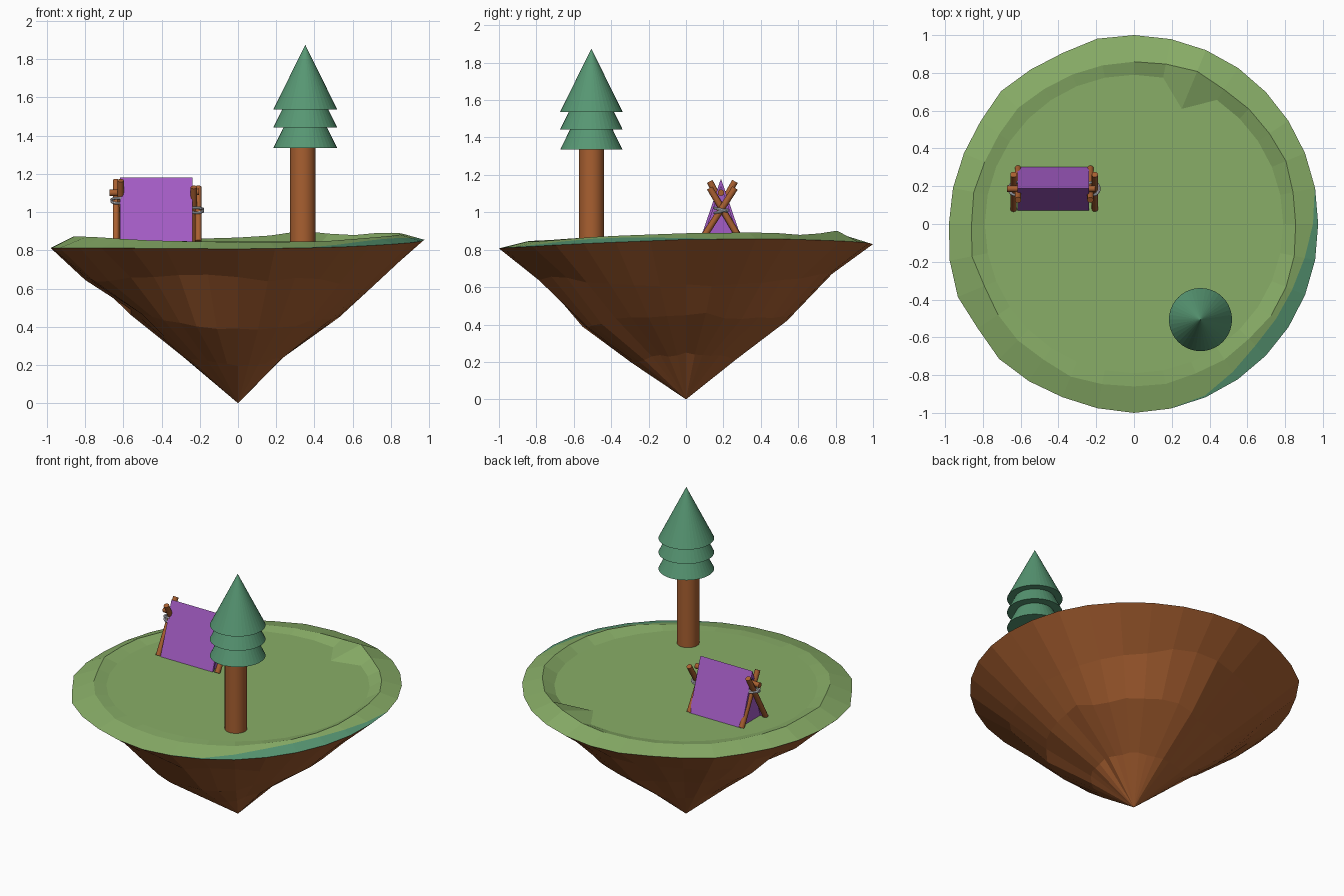
import bpy, bmesh, math, random
from mathutils import Vector

if "Cube" in bpy.data.objects:
    bpy.data.objects.remove(bpy.data.objects["Cube"])

random.seed(4)
N = 32  # sides of the island


def material(name, srgb):
    m = bpy.data.materials.new(name)
    m.diffuse_color = [c / 12.92 if c < 0.04045 else ((c + 0.055) / 1.055) ** 2.4 for c in srgb] + [1]
    m.use_nodes = True
    m.node_tree.nodes["Principled BSDF"].inputs["Base Color"].default_value = m.diffuse_color
    return m


GRASS = material("grass_green", (0.535, 0.68, 0.405))
PINE = material("pine_green", (0.34, 0.59, 0.45))
BROWN = material("earth_brown", (0.66, 0.375, 0.19))
PURPLE = material("tent_purple", (0.64, 0.36, 0.77))
ROPE = material("rope_grey", (0.84, 0.85, 0.88))


def lookup(table, a):
    """Interpolate a closed (degrees, value) table."""
    t = table + [(360, table[0][1])]
    for (a0, v0), (a1, v1) in zip(t, t[1:]):
        if a0 <= a <= a1:
            return v0 + (v1 - v0) * (a - a0) / (a1 - a0)


def polar(a, r, z):
    a = math.radians(a)
    return (r * math.cos(a), r * math.sin(a), z)


def mesh_object(name, bm, mats):
    bmesh.ops.recalc_face_normals(bm, faces=bm.faces[:])
    me = bpy.data.meshes.new(name)
    bm.to_mesh(me)
    bm.free()
    for m in mats:
        me.materials.append(m)
    ob = bpy.data.objects.new(name, me)
    bpy.context.collection.objects.link(ob)
    return ob


def finish(ob, name, mat, smooth=True):
    ob.name = name
    ob.data.materials.append(mat)
    if smooth:
        bpy.ops.object.shade_smooth_by_angle(angle=math.radians(40))
    return ob


def bridge(bm, a, b, rule=None):
    for i in range(N):
        j = (i + 1) % N
        f = bm.faces.new((a[i], a[j], b[j], b[i]))
        if rule:
            f.material_index = rule(i)


def rod(name, p, q, r, mat, sides=12):
    p, q = Vector(p), Vector(q)
    bpy.ops.mesh.primitive_cylinder_add(vertices=sides, radius=r, depth=(q - p).length,
                                        location=(p + q) / 2)
    ob = bpy.context.object
    ob.rotation_euler = (q - p).to_track_quat('Z', 'Y').to_euler()
    return finish(ob, name, mat)


# Island outline: rim radius, rim height and height of the raised grass edge
RIM_R = [(0, .975), (22, .98), (40, .985), (60, .995), (90, 1.0), (105, 1.0), (115, .975),
         (137, .997), (147, .976), (160, .975), (180, .98), (203, 1.01), (215, .993),
         (225, 1.01), (250, .99), (270, 1.0), (300, .99), (340, .98)]
RIM_Z = [(0, .855), (30, .858), (60, .845), (90, .83), (135, .825), (180, .812),
         (225, .812), (270, .807), (300, .815), (330, .835)]
RIDGE_Z = [(0, .888), (30, .893), (50, .875), (66, .905), (82, .87), (110, .858), (150, .862),
           (180, .873), (210, .87), (240, .85), (270, .842), (300, .846), (330, .872)]
ANG = [360 * i / N for i in range(N)]
TEAL = (290, 368)  # sector with the darker grass edge
rim = [polar(a, lookup(RIM_R, a), lookup(RIM_Z, a)) for a in ANG]

# Rock underside: irregular rings (radius and height at +x, +y, -x, -y) down to a point
RINGS = [((.70, .78, .80, .80), (.615, .67, .645, .66)),
         ((.53, .54, .56, .54), (.45, .42, .49, .39)),
         ((.23, .27, .29, .29), (.25, .215, .245, .195))]
bm = bmesh.new()
prev = [bm.verts.new(p) for p in rim]
for k, (rs, zs) in enumerate(RINGS):
    rt = [(90 * q, r) for q, r in enumerate(rs)]
    zt = [(90 * q, z) for q, z in enumerate(zs)]
    j = (.02, .022, .008)[k]
    jit = [(random.uniform(-j, j), random.uniform(-j, j)) for _ in range(N // 2)]
    ring = []
    for i, a in enumerate(ANG):
        dr, dz = jit[i // 2] if a % 90 else (0, 0)
        dent = (.96, .9, 1)[k] if 97 < a < 128 else 1  # recess at the back
        ring.append(bm.verts.new(polar(a, (lookup(rt, a) + dr) * dent, lookup(zt, a) + dz)))
    bridge(bm, prev, ring)
    prev = ring
tip = bm.verts.new((0, 0, 0))
for i in range(N):
    bm.faces.new((prev[i], prev[(i + 1) % N], tip))
mesh_object("island_rock", bm, [BROWN])

# Grass top: outer slope with a darker crescent, low ridge, flat middle
bm = bmesh.new()
outer = [bm.verts.new(p) for p in rim]
mid, ridge, inner = [], [], []
for i, a in enumerate(ANG):
    r, z = lookup(RIM_R, a), lookup(RIM_Z, a)
    rr, rz = .865 + random.uniform(-.01, .01), lookup(RIDGE_Z, a)
    b = a + 360 if a < 90 else a
    t = (b - TEAL[0]) / (TEAL[1] - TEAL[0])
    w = .72 * math.sin(math.pi * t) if 0 < t < 1 else .02
    mid.append(bm.verts.new(polar(a, r + (rr - r) * w, z + (rz - z) * w)))
    ridge.append(bm.verts.new(polar(a, rr, rz)))
    ir = .66 if 60 < a < 75 else .79  # bump at the back reaches further in
    inner.append(bm.verts.new(polar(a, ir, .846)))
bridge(bm, outer, mid, lambda i: int(TEAL[0] - 10 < ANG[i] or ANG[i] < 5))
bridge(bm, mid, ridge)
bridge(bm, ridge, inner)
bm.faces.new(inner)
mesh_object("island_grass", bm, [GRASS, PINE])

# Tree: trunk and three stacked cones
TX, TY = .352, -.506
rod("tree_trunk", (TX - .013, TY, .83), (TX - .013, TY, 1.40), .067, BROWN, 32)
for n, z in enumerate((1.335, 1.443, 1.537)):
    bpy.ops.mesh.primitive_cone_add(vertices=40, radius1=.167, radius2=0, depth=.338,
                                    location=(TX, TY, z + .169))
    finish(bpy.context.object, "tree_foliage_%d" % (n + 1), PINE, False)

# Tent: body prism with two slightly overhanging fabric sheets
CY, ZB, ZT = .187, .845, 1.18


def prism(name, section, x0, x1):
    bm = bmesh.new()
    a = [bm.verts.new((x0, y, z)) for y, z in section]
    b = [bm.verts.new((x1, y, z)) for y, z in section]
    bm.faces.new(a)
    bm.faces.new(b)
    for i in range(len(a)):
        j = (i + 1) % len(a)
        bm.faces.new((a[i], a[j], b[j], b[i]))
    return mesh_object(name, bm, [PURPLE])


prism("tent_body", [(CY - .105, ZB), (CY + .105, ZB), (CY, ZT - .03)], -.605, -.25)
for side, s in (("front", -1), ("back", 1)):
    prism("tent_sheet_" + side, [(CY + s * .115, ZB), (CY + s * .1, ZB), (CY, ZT - .04), (CY, ZT)],
          -.618, -.237)

# Tent frame: crossed poles, ridge pole and rope lashings at both ends
for end, x, o, zr, top in (("left", -.626, -.012, 1.055, 1.165), ("right", -.219, .012, 1.005, 1.13)):
    rod("tent_pole_%s_a" % end, (x + o, CY - .108, ZB), (x + o, CY + .075, top), .017, BROWN)
    rod("tent_pole_%s_b" % end, (x - o, CY + .108, ZB), (x - o, CY - .06, top), .017, BROWN)
    for n in range(2):
        bpy.ops.mesh.primitive_torus_add(major_segments=24, minor_segments=8, major_radius=.035,
                                         minor_radius=.0075, location=(x, CY, zr + .009 * n),
                                         rotation=(.25 - .5 * n, 0, 0))
        finish(bpy.context.object, "rope_%s_%d" % (end, n + 1), ROPE)
rod("tent_ridge_pole", (-.672, CY, 1.10), (-.205, CY, 1.105), .017, BROWN)
